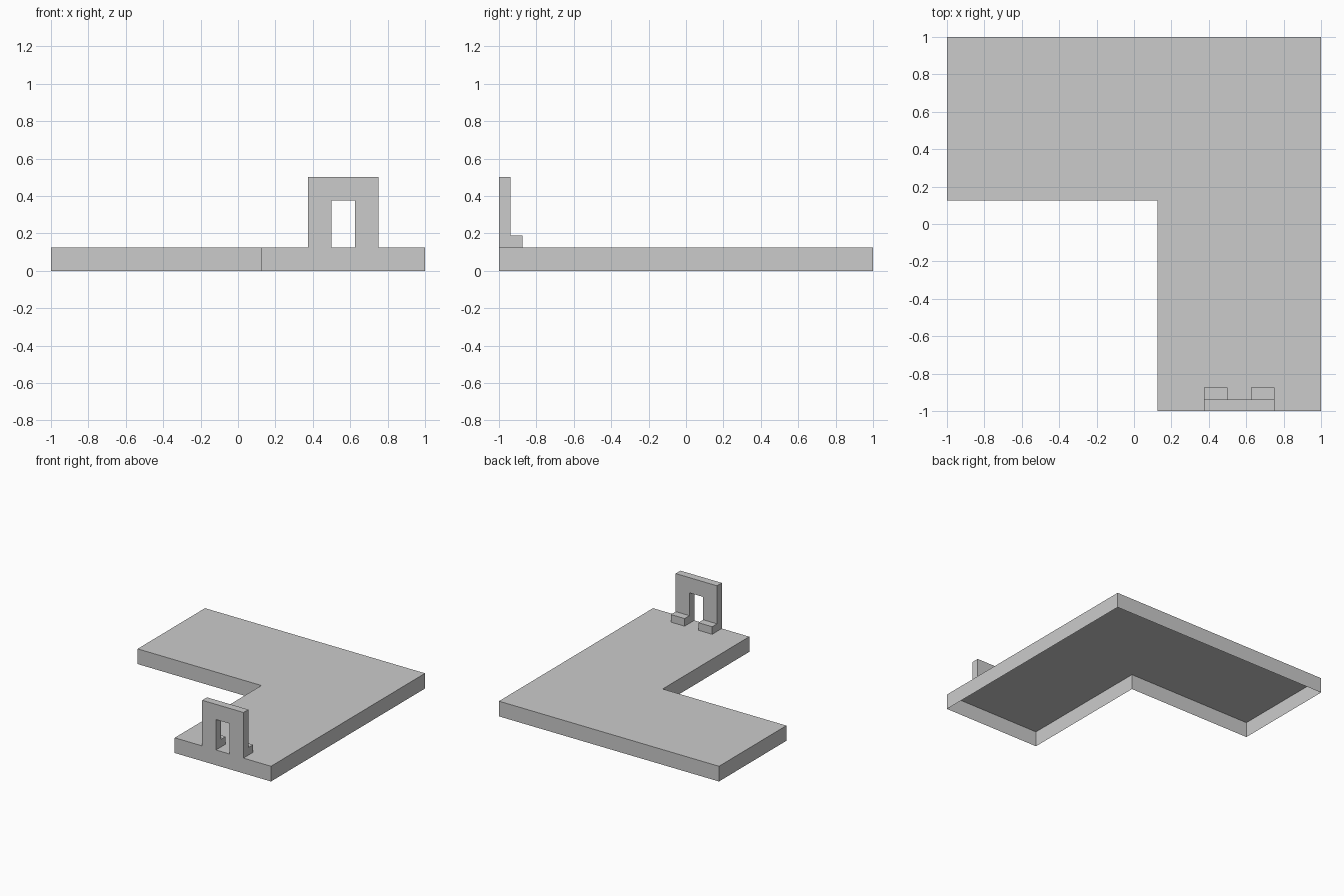
import bpy
import bmesh

if "Cube" in bpy.data.objects:
    bpy.data.objects.remove(bpy.data.objects["Cube"])


def finish(name, bm, open_z):
    """Merge flat faces, drop the downward faces at open_z, make the object."""
    bmesh.ops.recalc_face_normals(bm, faces=bm.faces)
    bmesh.ops.dissolve_limit(bm, angle_limit=0.01, verts=bm.verts, edges=bm.edges)
    bm.normal_update()
    under = [f for f in bm.faces
             if f.normal.z < -0.9 and abs(f.calc_center_median().z - open_z) < 1e-4]
    bmesh.ops.delete(bm, geom=under, context='FACES')
    mesh = bpy.data.meshes.new(name)
    bm.to_mesh(mesh)
    bm.free()
    obj = bpy.data.objects.new(name, mesh)
    bpy.context.collection.objects.link(obj)
    return obj


def extrude(bm, faces, vec):
    res = bmesh.ops.extrude_face_region(bm, geom=faces)["geom"]
    verts = [g for g in res if isinstance(g, bmesh.types.BMVert)]
    bmesh.ops.translate(bm, verts=verts, vec=vec)
    return [g for g in res if isinstance(g, bmesh.types.BMFace)]


TOP = 0.125

# L-shaped platform: thin shell, open underneath
outline = [(-1, 0.125), (0.125, 0.125), (0.125, -1), (1, -1), (1, 1), (-1, 1)]
bm = bmesh.new()
base = bm.faces.new([bm.verts.new((x, y, 0)) for x, y in outline])
extrude(bm, [base], (0, 0, TOP))
finish("platform", bm, 0)

# Arch: a 3 x 3 grid of cells on the front plane, minus the doorway
xs = [0.375, 0.5, 0.625, 0.75]
zs = [TOP, 0.1875, 0.375, 0.5]
bm = bmesh.new()
grid = [[bm.verts.new((x, -1, z)) for z in zs] for x in xs]
cells = [bm.faces.new((grid[i][j], grid[i + 1][j], grid[i + 1][j + 1], grid[i][j + 1]))
         for i in range(3) for j in range(3) if i != 1 or j == 2]
bmesh.ops.delete(bm, geom=[v for v in bm.verts if not v.link_faces], context='VERTS')
rear = extrude(bm, cells, (0, 0.0625, 0))

# Feet: pull the lowest rear cells further back
feet = [f for f in rear if f.calc_center_median().z < zs[1]]
extrude(bm, feet, (0, 0.0625, 0))
finish("arch", bm, TOP)
